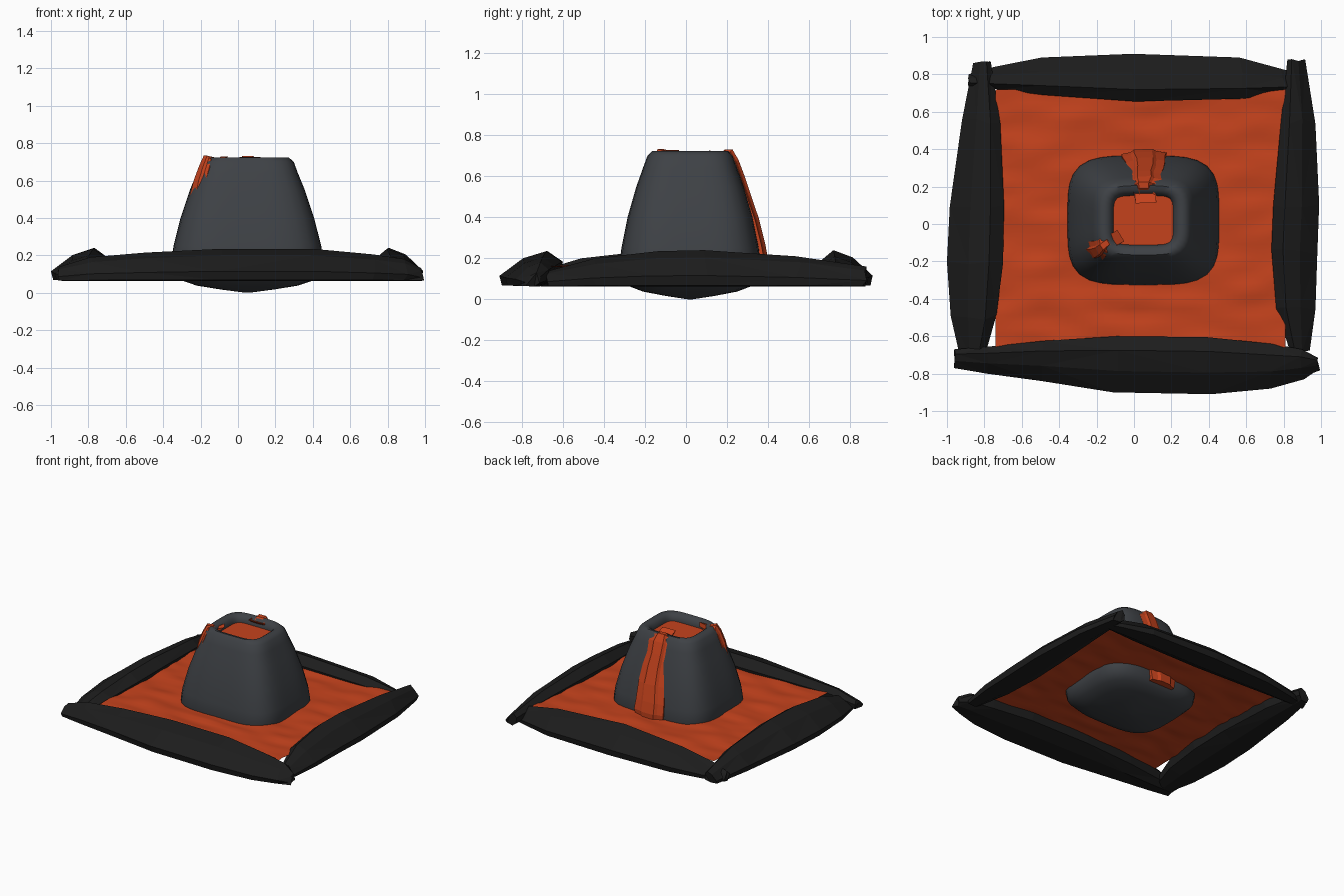
import bpy, bmesh, math, random
from mathutils import Vector, noise

if "Cube" in bpy.data.objects:
    bpy.data.objects.remove(bpy.data.objects["Cube"])

random.seed(4)


def material(name, rgb):
    m = bpy.data.materials.new(name)
    m.diffuse_color = (*rgb, 1)
    m.use_nodes = True
    m.node_tree.nodes["Principled BSDF"].inputs["Base Color"].default_value = m.diffuse_color
    return m


ROCK = material("black_rock", (0.012, 0.012, 0.012))
STONE = material("grey_stone", (0.048, 0.053, 0.06))
LAVA = material("lava", (0.56, 0.055, 0.012))


def finish(bm, name, mat, smooth=None):
    bmesh.ops.recalc_face_normals(bm, faces=bm.faces)
    me = bpy.data.meshes.new(name)
    bm.to_mesh(me)
    bm.free()
    me.materials.append(mat)
    ob = bpy.data.objects.new(name, me)
    bpy.context.collection.objects.link(ob)
    if smooth:
        bpy.ops.object.select_all(action='DESELECT')
        ob.select_set(True)
        bpy.context.view_layer.objects.active = ob
        bpy.ops.object.shade_smooth_by_angle(angle=math.radians(smooth))
    return ob


def loft(bm, rings):
    """Skin a list of closed point rings and cap both ends."""
    vs = [[bm.verts.new(p) for p in r] for r in rings]
    n = len(vs[0])
    for a, b in zip(vs, vs[1:]):
        for i in range(n):
            j = (i + 1) % n
            bm.faces.new((a[i], a[j], b[j], b[i]))
    bm.faces.new(vs[0])
    bm.faces.new(vs[-1])


# rounded-square volcano with a shallow domed underside and sunken crater
CX, CY = 0.05, 0.02


def super_ring(hx, hy, z, power, n=48):
    pts = []
    for i in range(n):
        a = 2 * math.pi * i / n
        c, s = math.cos(a), math.sin(a)
        k = (abs(c) ** power + abs(s) ** power) ** (-1 / power)
        pts.append((CX + hx * k * c, CY + hy * k * s, z))
    return pts


profile = [(0.01, 0.01, 0.0, 2), (0.14, 0.12, 0.017, 2.5), (0.27, 0.23, 0.038, 3),
           (0.35, 0.30, 0.065, 3.5), (0.395, 0.335, 0.11, 4), (0.405, 0.345, 0.17, 4),
           (0.395, 0.335, 0.25, 4), (0.357, 0.305, 0.40, 4), (0.307, 0.262, 0.55, 4),
           (0.27, 0.23, 0.64, 4), (0.248, 0.208, 0.70, 4), (0.22, 0.185, 0.724, 4),
           (0.19, 0.162, 0.72, 4.5), (0.17, 0.142, 0.705, 5), (0.16, 0.132, 0.68, 6),
           (0.155, 0.128, 0.62, 6)]
bm = bmesh.new()
loft(bm, [super_ring(*p) for p in profile])
finish(bm, "volcano_cone", STONE, 50)

# lava pool in the crater
bm = bmesh.new()
loft(bm, [super_ring(0.165, 0.137, z, 6) for z in (0.64, 0.67)])
finish(bm, "crater_lava", LAVA)

# rippled lava sheet around the cone
bm = bmesh.new()
bmesh.ops.create_grid(bm, x_segments=40, y_segments=40, size=1)
for v in bm.verts:
    x, y = 0.035 + v.co.x * 0.775, 0.03 + v.co.y * 0.69
    v.co = (x, y, 0.16 + 0.014 * noise.noise(Vector((x * 4, y * 11, 0.3))))
finish(bm, "lava_sheet", LAVA, 40)

# faceted rock borders: stations are (along, inner, outer, top)
SECTION = [(0.06, 0.25), (0.0, 0.7), (0.25, 1.0), (0.62, 0.8),
           (1.0, 0.3), (0.96, 0.03), (0.4, 0.0)]


def border(name, along_x, stations):
    rings = []
    for t, inner, outer, top in stations:
        ring = []
        for u, v in SECTION:
            s = t + random.uniform(-0.015, 0.015)
            w = inner + (outer - inner) * u
            z = 0.063 + (top - 0.063) * v
            ring.append((s, w, z) if along_x else (w, s, z))
        rings.append(ring)
    bm = bmesh.new()
    loft(bm, rings)
    bmesh.ops.triangulate(bm, faces=bm.faces)
    finish(bm, name, ROCK)


border("front_border", True, [
    (-0.95, -0.67, -0.77, 0.14), (-0.78, -0.655, -0.80, 0.19), (-0.5, -0.625, -0.84, 0.215),
    (-0.1, -0.60, -0.90, 0.235), (0.4, -0.605, -0.91, 0.235), (0.72, -0.64, -0.88, 0.205),
    (0.9, -0.67, -0.83, 0.18), (0.98, -0.71, -0.785, 0.13)])
border("back_border", True, [
    (-0.88, 0.74, 0.80, 0.13), (-0.74, 0.72, 0.84, 0.17), (-0.48, 0.69, 0.89, 0.21),
    (0.0, 0.655, 0.91, 0.24), (0.57, 0.67, 0.89, 0.21), (0.8, 0.70, 0.83, 0.17),
    (0.88, 0.72, 0.80, 0.13)])
border("left_border", False, [
    (-0.7, -0.80, -0.93, 0.14), (-0.5, -0.735, -0.98, 0.20), (-0.2, -0.70, -1.0, 0.235),
    (0.1, -0.695, -0.985, 0.24), (0.55, -0.715, -0.92, 0.21), (0.86, -0.765, -0.86, 0.15)])
border("right_border", False, [
    (-0.68, 0.83, 0.94, 0.14), (-0.45, 0.76, 0.97, 0.20), (-0.15, 0.735, 0.98, 0.235),
    (0.1, 0.745, 0.99, 0.24), (0.55, 0.785, 0.97, 0.21), (0.87, 0.82, 0.915, 0.16)])


# lava streams: path of (distance from rim, height, width) on the outer surface
def stream(name, start, angle, path):
    out = Vector((math.cos(angle), math.sin(angle), 0))
    side = Vector((-out.y, out.x, 0))
    outer, inner = [], []
    cross = [-0.5, -0.28, -0.2, 0.22, 0.3, 0.5]
    lift = [-0.022, -0.012, 0.0, 0.0, -0.014, -0.022]
    rings = []
    for k, (d, z, w) in enumerate(path):
        a, b = path[max(k - 1, 0)], path[min(k + 1, len(path) - 1)]
        tan = out * (b[0] - a[0]) + Vector((0, 0, b[1] - a[1]))
        nrm = tan.normalized().cross(side)
        if nrm.dot(out + Vector((0, 0, 1))) < 0:
            nrm.negate()
        c = Vector(start) + out * d + Vector((0, 0, z))
        c += side * random.uniform(-0.008, 0.008)
        top = [c + side * (w * u) + nrm * h for u, h in zip(cross, lift)]
        low = [c + side * (w * u) - nrm * 0.06 for u in (0.5, -0.5)]
        rings.append(top + low)
    bm = bmesh.new()
    loft(bm, rings)
    finish(bm, name, LAVA)


stream("back_lava_stream", (0.06, 0.16, 0), math.radians(92), [
    (0.0, 0.69, 0.11), (0.03, 0.73, 0.12), (0.065, 0.732, 0.13), (0.095, 0.68, 0.18),
    (0.125, 0.60, 0.17), (0.155, 0.51, 0.19), (0.195, 0.39, 0.21), (0.225, 0.27, 0.23),
    (0.24, 0.19, 0.24), (0.235, 0.09, 0.2)])
stream("left_lava_stream", (-0.11, -0.085, 0), math.radians(212), [
    (0.0, 0.69, 0.07), (0.03, 0.725, 0.07), (0.075, 0.733, 0.08), (0.105, 0.68, 0.10),
    (0.135, 0.60, 0.12), (0.155, 0.51, 0.14), (0.19, 0.39, 0.15), (0.22, 0.27, 0.17),
    (0.235, 0.18, 0.18), (0.23, 0.11, 0.16)])
